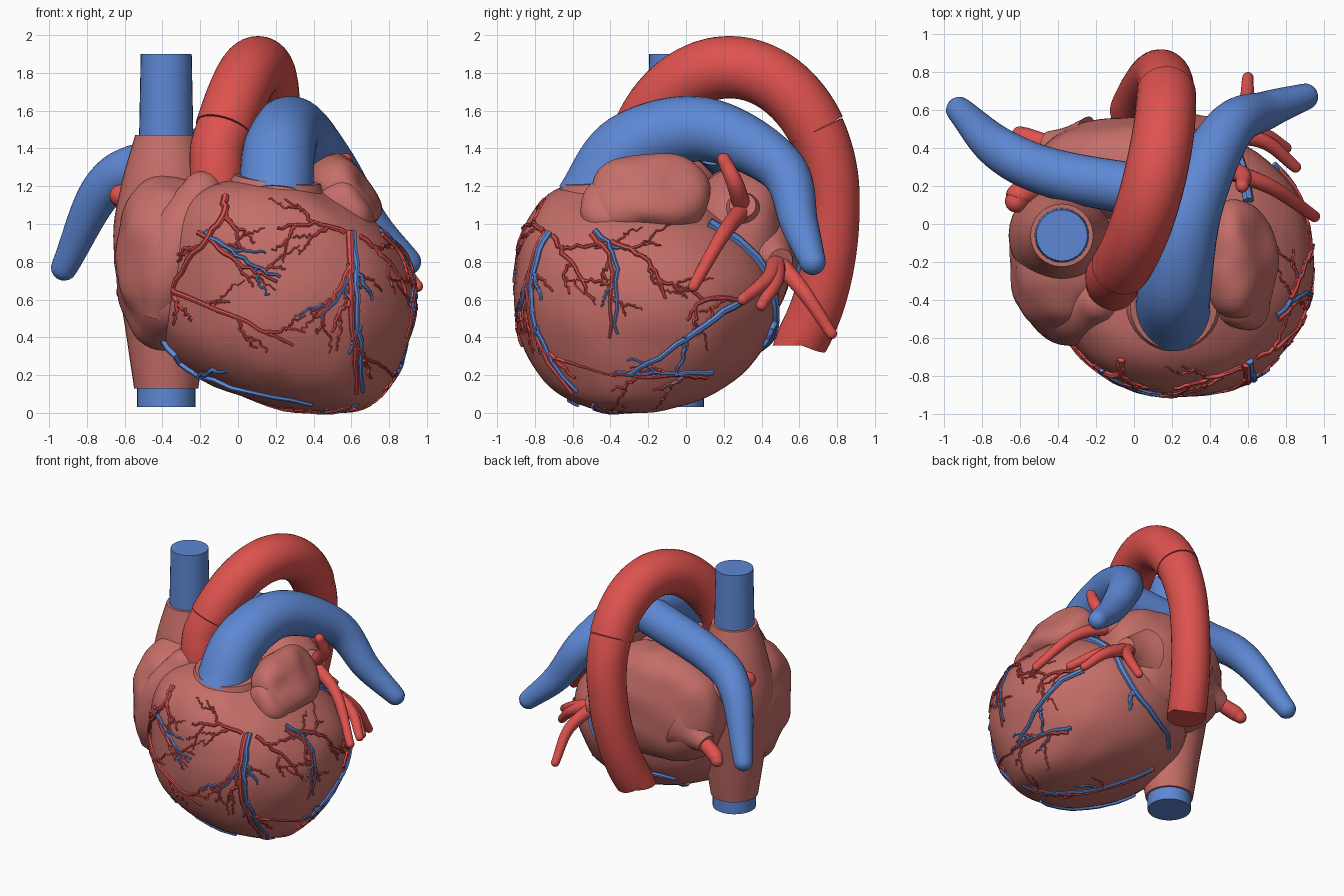
import bpy, bmesh, math, random
from mathutils import Vector, noise, Euler
from mathutils.bvhtree import BVHTree

random.seed(4)
cube = bpy.data.objects.get("Cube")
if cube:
    bpy.data.objects.remove(cube, do_unlink=True)


def material(name, rgb):
    mat = bpy.data.materials.new(name)
    mat.use_nodes = True
    mat.diffuse_color = (*rgb, 1)
    mat.node_tree.nodes["Principled BSDF"].inputs["Base Color"].default_value = (*rgb, 1)
    return mat


FLESH = material("muscle pink", (.56, .155, .138))
RED = material("artery red", (.73, .085, .077))
BLUE = material("vein blue", (.11, .245, .66))


def finish(name, bm, mat):
    bmesh.ops.recalc_face_normals(bm, faces=bm.faces)
    mesh = bpy.data.meshes.new(name)
    bm.to_mesh(mesh)
    bm.free()
    mesh.materials.append(mat)
    mesh.shade_smooth()
    mesh.set_sharp_from_angle(angle=math.radians(50))
    obj = bpy.data.objects.new(name, mesh)
    bpy.context.collection.objects.link(obj)
    return obj


def spline(points, steps=10):
    """Smooth curve through points of any dimension."""
    pts = [Vector(p) for p in points]
    pts = [2 * pts[0] - pts[1]] + pts + [2 * pts[-1] - pts[-2]]
    curve = []
    for a, b, c, d in zip(pts, pts[1:], pts[2:], pts[3:]):
        for i in range(steps):
            t = i / steps
            curve.append(b + (c - a) * t / 2 + (2 * a - 5 * b + 4 * c - d) * t * t / 2
                         + (3 * b - a - 3 * c + d) * t ** 3 / 2)
    return curve + [pts[-2]]


def tube(name, path, mat, sides=32, round_end=False, level_end=False):
    """Sweep a circle along (x, y, z, radius) samples and cap it."""
    centres = [Vector(p[:3]) for p in path]
    radii = [p[3] for p in path]
    if round_end:
        tip, radius = centres[-1], radii[-1]
        outward = (tip - centres[-2]).normalized()
        for k in range(1, 5):
            angle = k * math.pi / 9
            centres.append(tip + outward * radius * math.sin(angle))
            radii.append(radius * math.cos(angle))
    bm = bmesh.new()
    loops, last, side = [], None, None
    for i, centre in enumerate(centres):
        ahead = centres[min(i + 1, len(centres) - 1)]
        along = (ahead - centres[max(i - 1, 0)]).normalized()
        if level_end and ahead == centre:
            along = Vector((0, 0, -1))
        side = last.rotation_difference(along) @ side if last else along.orthogonal().normalized()
        last, up = along, along.cross(side)
        turns = [math.tau * k / sides for k in range(sides)]
        loops.append([bm.verts.new(centre + radii[i] * (side * math.cos(a) + up * math.sin(a)))
                      for a in turns])
    for low, high in zip(loops, loops[1:]):
        for k in range(sides):
            bm.faces.new((low[k - 1], low[k], high[k], high[k - 1]))
    bm.faces.new(loops[0])
    bm.faces.new(loops[-1])
    return finish(name, bm, mat)


def lobe(name, centre, size, tilt=0, boxy=1, bumps=.02, bend=None):
    """Rounded muscle mass: a squared-off ellipsoid with gentle bumps."""
    bm = bmesh.new()
    bmesh.ops.create_uvsphere(bm, u_segments=64, v_segments=40, radius=1)
    turn = Euler((0, math.radians(tilt), 0)).to_matrix()
    for v in bm.verts:
        unit = v.co.copy()
        local = Vector([math.copysign(abs(u) ** boxy, u) * s for u, s in zip(unit, size)])
        v.co = turn @ local + Vector(centre)
        if bend:
            v.co += bend(unit.z)
        v.co += unit * noise.noise(v.co * 5) * bumps
    return finish(name, bm, FLESH)


def apex_bend(height):
    """Swing the lower tip to the left and the upper rim to the front and right."""
    if height < 0:
        return Vector((height ** 4 / 4, -height ** 2 / 12, 0))
    return Vector((-height ** 1.5 / 6, -height ** 2 / 5, 0))


# Chambers
ventricles = lobe("ventricles", (.25, -.21, .62), (.7, .7, .62), boxy=.95, bumps=.01,
                  bend=apex_bend)
tube("outflow_collar", spline([(.17, -.39, .8, .4), (.19, -.41, 1.05, .32),
                               (.21, -.43, 1.24, .23)]), FLESH)
lobe("left_atrium", (0, .28, .88), (.5, .28, .42), boxy=.8)
lobe("left_auricle", (.56, -.2, 1.15), (.15, .3, .23), tilt=-35, boxy=.8, bumps=.04)
lobe("left_auricle_tip", (.57, -.4, 1.08), (.12, .16, .16), tilt=-35, boxy=.8)
lobe("right_atrium_front", (-.37, -.2, .8), (.28, .41, .46), boxy=.9, bumps=.03)
axis = (-.38, -.06)
tube("right_atrium", spline([(*axis, .13, .17), (*axis, .4, .21), (*axis, .9, .28),
                             (*axis, 1.2, .24), (*axis, 1.47, .165)]), FLESH)
tube("right_auricle", spline([(-.43, -.46, .5, .08), (-.38, -.47, .7, .16), (-.29, -.45, .95, .18),
                              (-.19, -.41, 1.17, .11)]), FLESH, round_end=True)

# Main veins
tube("upper_main_vein", [(*axis, 1.4, .145), (*axis, 1.9, .135)], BLUE)
tube("lower_main_vein", [(*axis, .2, .155), (*axis, .03, .155)], BLUE)


# Aorta: one hooked curve in three joined lengths
def aorta(name, start, stop, swell=0):
    path = []
    for degrees in range(start, stop + 1, 3):
        a = math.radians(degrees)
        rise = math.sin(a)
        drift = math.sin(max(0, a - .4) * .75)
        path.append((.28 * drift - .11, .23 - .55 * math.cos(a),
                     1.1 + rise * (.73 if rise > 0 else 1),
                     .14 + swell + max(rise, 0) / 50))
    tube(name, path, RED, level_end=stop > 180)


aorta("ascending_aorta", -6, 33)
aorta("aortic_arch", 33, 147, swell=.005)
aorta("descending_aorta", 147, 228)

# Pulmonary arteries
tube("pulmonary_trunk", spline([(.2, -.5, 1.1, .2), (.22, -.3, 1.4, .19), (.3, .1, 1.5, .17),
                                (.5, .5, 1.3, .13), (.7, .6, 1, .1), (.9, .67, .8, .07)]),
     BLUE, round_end=True)
tube("right_pulmonary_artery", spline([(.2, .15, 1.45, .14), (-.4, .26, 1.33, .13),
                                       (-.7, .39, 1.2, .115), (-.92, .6, .77, .07)]),
     BLUE, round_end=True)

# Pulmonary veins: each mouth has a muscular sleeve and one or more (tip, radius) branches
MOUTHS = {(.5, .3, 1.1): [(.57, .2, 1.34, .035), (.95, .04, .67, .03)],
          (.5, .5, .8): [(.85, .3, .6, .03), (.8, .4, .57, .03), (.6, .77, .42, .03)],
          (-.47, .42, .72): [(-.6, .47, .64, .045)],
          (-.5, .2, 1.1): [(-.62, .12, 1.15, .06)]}
for mouth, branches in MOUTHS.items():
    mouth = Vector(mouth)
    root = mouth.lerp(Vector((0, .3, .9)), .4)
    middle = root.lerp(mouth, .5)
    tube("vein_sleeve", spline([(*root, .2), (*middle, .12), (*mouth, .07)]), FLESH)
    for *tip, radius in branches:
        bow = mouth.lerp(Vector(tip), .4) + (mouth - root) / 5
        tube("pulmonary_vein", spline([(*mouth.lerp(root, .3), .05), (*bow, radius + .01),
                                       (*tip, radius)]), RED, 16, round_end=True)

# Coronary vessels, laid on the ventricles from one side and branching by rule
shell = BVHTree.FromPolygons([v.co for v in ventricles.data.vertices],
                             [p.vertices for p in ventricles.data.polygons])
RAYS = {"front": lambda a, b: ((a, -3, b), (0, 1, 0)),
        "back": lambda a, b: ((a, 3, b), (0, -1, 0)),
        "left": lambda a, b: ((3, a, b), (-1, 0, 0)),
        "under": lambda a, b: ((a, b, -3), (0, 0, 1))}


def coronary(side, points, radius, mat, twigs):
    line = spline(points, 6)
    path = []
    for i, point in enumerate(line):
        a, b = (w + random.uniform(-.01, .01) for w in point)
        hit, normal = shell.ray_cast(*map(Vector, RAYS[side](a, b)))[:2]
        if hit and (not path or (hit - Vector(path[-1][:3])).length < .25):
            path.append((*(hit + normal * radius / 3), radius * (1 - i / len(line) / 2)))
    if len(path) > 2:
        tube("coronary_vessel", path, mat, 7)
    for k in range(twigs):
        i = len(line) * (k + 1) // (twigs + 1)
        run = line[i] - line[i - 1]
        swing = (-1) ** k * random.uniform(.5, .9)
        heading = math.atan2(run.y, run.x) + swing
        step = Vector((math.cos(heading), math.sin(heading))) * random.uniform(.06, .1)
        bend = Vector((step.y, -step.x)) * swing / 2
        coronary(side, [line[i], line[i] + step, line[i] + 2 * step + bend],
                 radius * .7, mat, twigs // 3)


THICK, THIN = .021, .015
RED_ONLY = [("front", THICK, [(-.06, 1.15), (-.1, 1), (-.3, .75), (-.42, .45)]),
            ("front", THIN, [(-.35, .65), (0, .5), (.3, .35)]),
            ("front", THIN, [(.55, .95), (.4, 1), (.2, .97)]),
            ("front", THIN, [(.65, .93), (.8, .8), (.9, .6)]),
            ("left", THIN, [(-.4, .9), (-.2, .8), (-.1, .6)]),
            ("left", THIN, [(.3, .6), (.1, .6), (0, .5)])]
PAIRED = [("front", THIN, [(-.2, .95), (0, .8), (.2, .7)]),
          ("front", THICK, [(.58, .95), (.6, .6), (.63, .1)]),
          ("front", THIN, [(.6, .8), (.5, .6), (.4, .5)]),
          ("left", THIN, [(-.5, .95), (-.4, .8), (-.4, .4)]),
          ("left", THIN, [(.1, .2), (-.1, .2), (-.4, .2)]),
          ("under", THIN, [(-.1, .1), (.3, -.3), (.6, -.5)])]
BLUE_ONLY = [("front", THICK, [(-.42, .43), (-.2, .2), (.4, .05)]),
             ("left", THICK, [(.3, .6), (0, .4), (-.3, .2)]),
             ("back", THICK * 1.4, [(.6, 1), (.4, .5), (-.1, .3)])]
for side, radius, points in RED_ONLY + PAIRED:
    coronary(side, points, radius, RED, 3)
for side, radius, points in BLUE_ONLY:
    coronary(side, points, radius, BLUE, 1)
for side, radius, points in PAIRED:
    beside = [Vector(p) + Vector((.03, .01)) for p in points]
    coronary(side, beside, radius, BLUE, 2)
